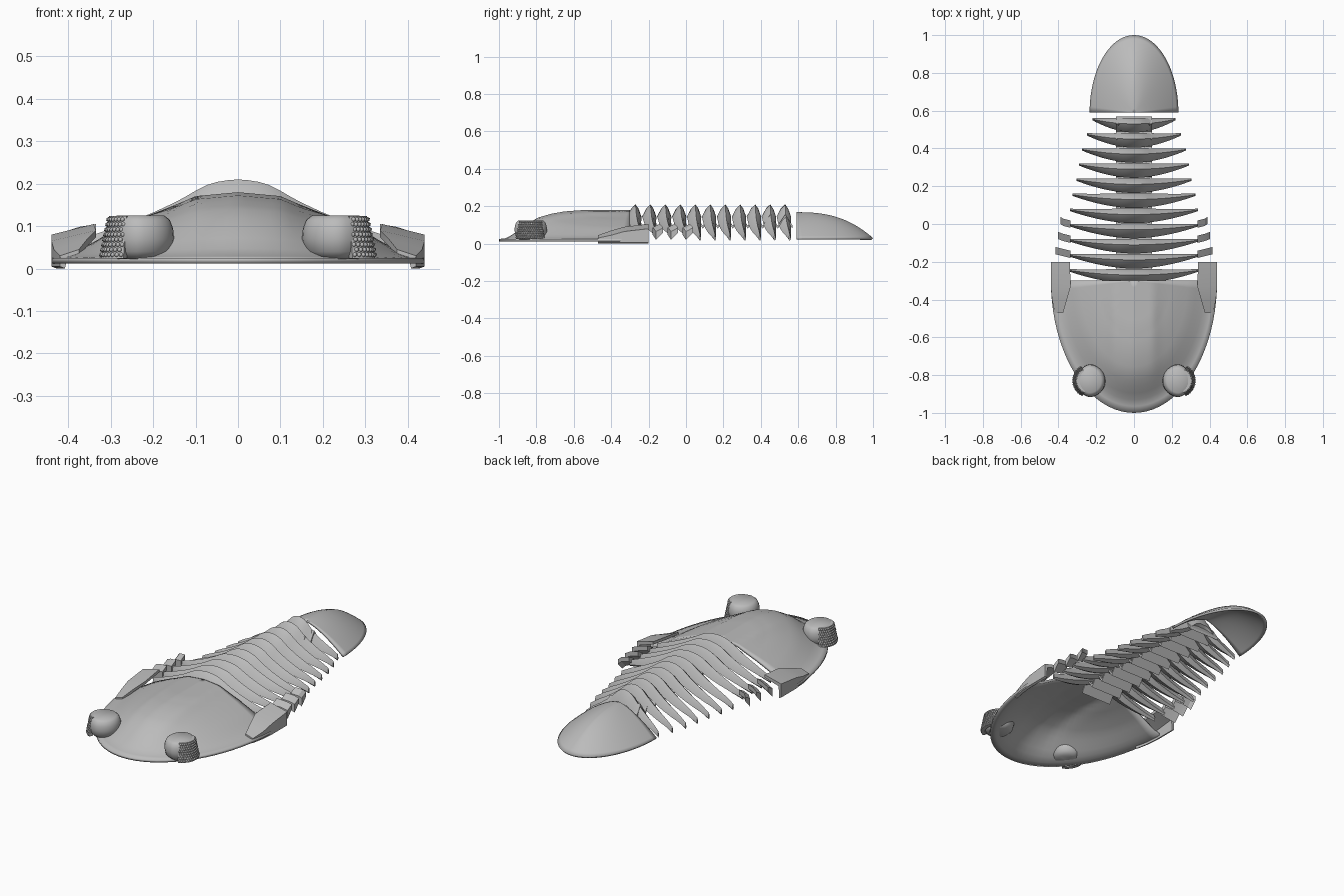
import bpy, bmesh, math
from mathutils import Vector

if "Cube" in bpy.data.objects:
    bpy.data.objects.remove(bpy.data.objects["Cube"])

stone = bpy.data.materials.new("stone_grey")
stone.use_nodes = True
grey = (0.5, 0.5, 0.5, 1)
stone.diffuse_color = grey
stone.node_tree.nodes["Principled BSDF"].inputs["Base Color"].default_value = grey


def finish(name, bm, angle=35, up=False):
    bmesh.ops.remove_doubles(bm, verts=bm.verts, dist=1e-5)
    bmesh.ops.recalc_face_normals(bm, faces=bm.faces)
    if up and sum(f.normal.z * f.calc_area() for f in bm.faces) < 0:
        bmesh.ops.reverse_faces(bm, faces=bm.faces)
    me = bpy.data.meshes.new(name)
    bm.to_mesh(me)
    bm.free()
    me.materials.append(stone)
    ob = bpy.data.objects.new(name, me)
    bpy.context.collection.objects.link(ob)
    bpy.ops.object.select_all(action='DESELECT')
    bpy.context.view_layer.objects.active = ob
    ob.select_set(True)
    bpy.ops.object.shade_smooth_by_angle(angle=math.radians(angle))
    return ob


def loft(bm, rows, closed=False):
    """Skin a list of equal rows of points; closed rows also get end caps."""
    vs = [[bm.verts.new(p) for p in row] for row in rows]
    n = len(rows[0])
    for a, b in zip(vs, vs[1:]):
        for j in range(n if closed else n - 1):
            k = (j + 1) % n
            bm.faces.new((a[j], a[k], b[k], b[j]))
    if closed:
        bm.faces.new(vs[0])
        bm.faces.new(vs[-1])


def interp(table, x):
    for (x0, y0), (x1, y1) in zip(table, table[1:]):
        if x <= x1:
            return y0 + (y1 - y0) * (x - x0) / (x1 - x0)
    return table[-1][1]


def shell(name, y0, a, b, height, thickness):
    """Half-elliptic hollow shield; sign of b gives front or rear."""
    bm = bmesh.new()
    rows = []
    for i in range(21):
        r = i / 20
        row = []
        for j in range(41):
            t = math.pi * j / 40
            x = a * r * math.cos(t)
            row.append((x, y0 + b * r * math.sin(t), height(r, x)))
        rows.append(row)
    # the innermost row collapses to one point, so it is made a fan
    tip = bm.verts.new(rows[0][0])
    first = [bm.verts.new(p) for p in rows[1]]
    for p, q in zip(first, first[1:]):
        bm.faces.new((tip, p, q))
    loft(bm, rows[1:])
    ob = finish(name, bm, 40, up=True)
    mod = ob.modifiers.new("thickness", 'SOLIDIFY')
    mod.thickness, mod.offset = thickness, -1
    return ob


# Head shield: raised middle lobe, sloping cheeks, flat rim
LOBE = [(0, 1), (.1, .94), (.15, .8), (.24, .62), (.35, .42), (.44, .3)]
RISE = [(0, 1), (.35, 1), (.5, .95), (.6, .87), (.7, .74), (.8, .48), (.88, .2), (.94, .03), (1, 0)]


def head_height(r, x):
    return .025 + .155 * interp(RISE, r) * interp(LOBE, abs(x))


def tail_height(r, x):
    aside = abs(x) / (.235 * r + 1e-6)
    return .03 + .138 * (1 - r ** (2.6 - 1.1 * aside))


shell("head_shield", -.3, .44, -.7, head_height, .013)
shell("tail_shield", .59, .235, .41, tail_height, .012)

# Cheek spines at the rear corners of the head
for side, label in ((1, "left"), (-1, "right")):
    bm = bmesh.new()
    rows = []
    for y, xi, xo, zi, zo in ((-.47, .375, .42, .045, .03), (-.4, .355, .434, .07, .045),
                              (-.33, .335, .44, .09, .065), (-.2, .34, .44, .105, .08)):
        rows.append([(side * xi, y, zi), (side * xo, y, zo), (side * xo, y, .005),
                     (side * (xo - .012), y, 0), (side * (xo - .015), y, zo - .016),
                     (side * xi, y, zi - .016)])
    loft(bm, rows, closed=True)
    finish(label + "_cheek_spine", bm, 30)

# Body segments: arched ribs, bowed in front and nearly straight behind
WIDTHS = [.345, .345, .345, .345, .34, .325, .305, .29, .275, .25, .22]
TOP = [(0, .21), (.04, .207), (.08, .195), (.14, .16), (.2, .132), (.28, .1), (.34, .08), (.41, .05)]
COUNT, PITCH, START = len(WIDTHS), .08, -.27
for i, w in enumerate(WIDTHS):
    y0 = START + PITCH * i
    bm = bmesh.new()
    rows = []
    for j in range(-14, 15):
        s = abs(j) / 14
        x = w * j / 14
        top = interp(TOP, s * (.345 if i < 4 else .41))
        taper = 1 - s ** 1.7
        front, back = .04 * taper + .006, .026 * taper + .006
        drop = .09 - .055 * s
        y = y0 + .025 * s ** 2
        rows.append([(x, y - front, top - drop * .75), (x, y - front * .5, top - drop * .25),
                     (x, y, top), (x, y + back * .5, top - drop * .25),
                     (x, y + back, top - drop * .75), (x, y, top - drop)])
    loft(bm, rows, closed=True)
    finish("body_segment_%d" % (i + 1), bm, 35)

# Blunt spines on the ends of the segments behind the cheeks
for i in range(1, 4):
    for side, label in ((1, "left"), (-1, "right")):
        y0, out = START + PITCH * i, .428 - .013 * i
        bm = bmesh.new()
        rows = []
        for x, y, lo, hi in ((.335, y0 + .01, .05, .105), (.375, y0 + .02, .035, .098),
                             (out, y0 + .03, .02, .085)):
            rows.append([(side * x, y, lo), (side * x, y, hi - .02),
                         (side * x, y + .038, hi), (side * x, y + .038, hi - .025)])
        loft(bm, rows, closed=True)
        finish("%s_segment_spine_%d" % (label, i + 1), bm, 25)

# Folded joint strip beneath the middle of the body
bm = bmesh.new()
rows = []
for k in range(2 * COUNT + 1):
    y, z = START - .04 + PITCH / 2 * k, .14 if k % 2 else .08
    rows.append([(-.095, y, z), (.095, y, z), (.095, y, z + .016), (-.095, y, z + .016)])
loft(bm, rows, closed=True)
finish("joint_strip", bm, 10)

# Eyes: rounded flat-topped bulbs with a lens-covered outer band
BULB = [(.06, .022), (.08, .04), (.087, .07), (.085, .095), (.077, .115), (.064, .125)]
EY, EX = -.83, .238


def ring_point(side, r, t, z):
    return (side * (EX + r * math.cos(t)), EY + r * math.sin(t), z)


for side, label in ((1, "left"), (-1, "right")):
    bm = bmesh.new()
    loft(bm, [[ring_point(side, r * (1 - .25 * max(0, math.cos(math.tau * j / 32))), math.tau * j / 32, z)
               for j in range(32)] for r, z in BULB], closed=True)
    finish(label + "_eye", bm, 50)

    bm = bmesh.new()
    rows = []
    start, span = math.radians(-68), math.radians(130)
    for j in range(21):
        t = start + span * j / 20
        rows.append([ring_point(side, r, t, z) for r, z in
                     ((.065, .024), (.086, .024), (.066, .124), (.045, .124))])
    loft(bm, rows, closed=True)
    finish(label + "_eye_band", bm, 40)

    bm = bmesh.new()
    for row in range(8):
        f = (row + .7) / 8.4
        for j in range(15):
            t = start + span * (j + .5 + .5 * (row % 2)) / 15.5
            p = Vector(ring_point(side, .086 - .02 * f, t, .024 + .1 * f))
            made = bmesh.ops.create_icosphere(bm, subdivisions=1, radius=.006)
            bmesh.ops.translate(bm, verts=made["verts"], vec=p)
    finish(label + "_eye_lenses", bm, 60)
